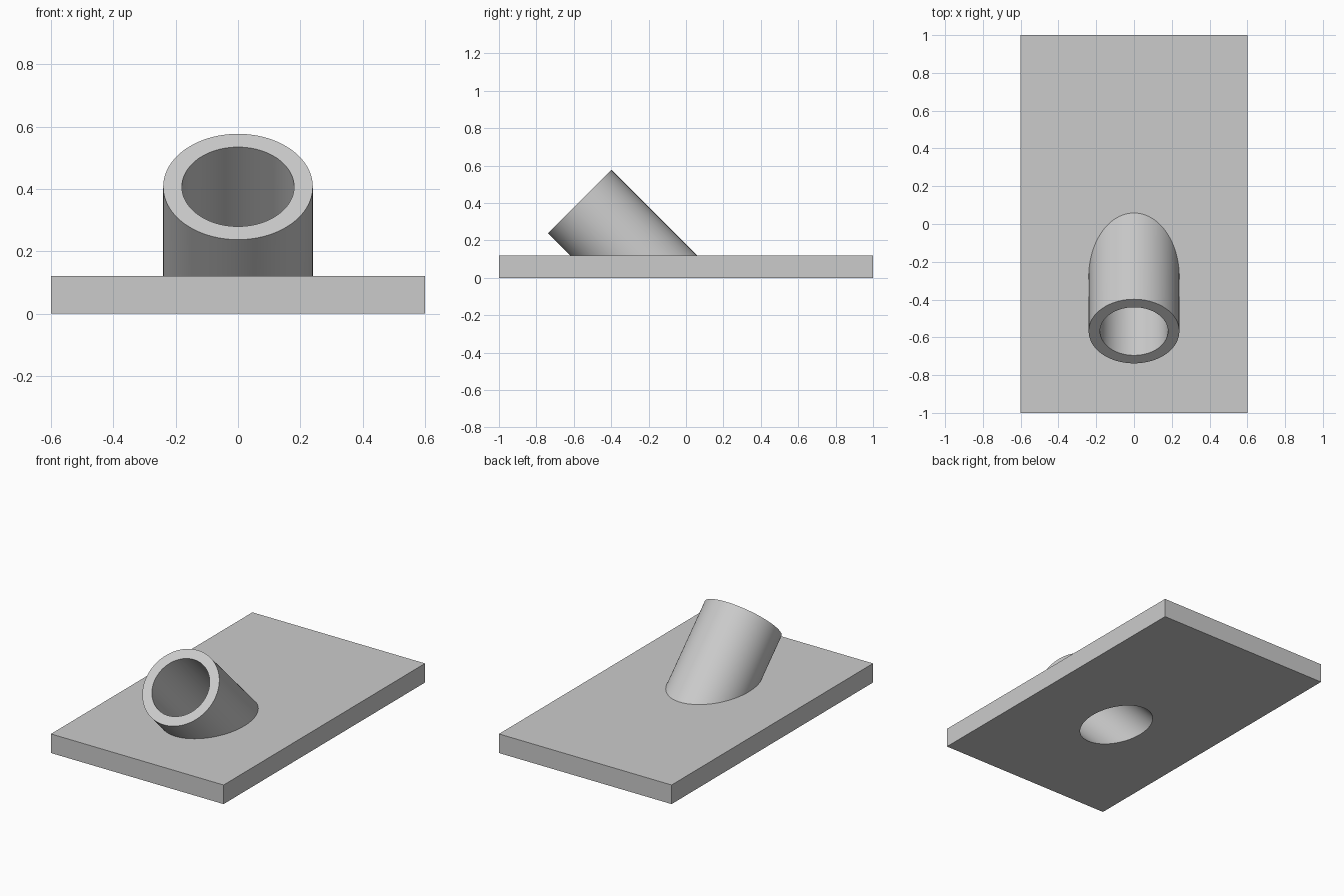
import bpy, bmesh, math
from mathutils import Vector

cube = bpy.data.objects.get("Cube")
if cube:
    bpy.data.objects.remove(cube, do_unlink=True)

THICK = 0.12
HALF_X, HALF_Y = 0.6, 1.0
OUTER, INNER = 0.24, 0.18
SIDES = 96

# Tube axis leans 45 degrees towards the front
axis = Vector((0, -1, 1)).normalized()
across = Vector((0, 1, 1)).normalized()
mouth = Vector((0, -0.568, 0.407))

grey = bpy.data.materials.new("plain grey")
grey.use_nodes = True
colour = (0.6, 0.6, 0.6, 1)
grey.diffuse_color = colour
grey.node_tree.nodes["Principled BSDF"].inputs["Base Color"].default_value = colour

bm = bmesh.new()


def tube_ring(radius, height=None):
    """Ring at the mouth, or slid along the axis down to a level plane."""
    ring = []
    for i in range(SIDES):
        a = 2 * math.pi * i / SIDES
        p = mouth + radius * (Vector((math.cos(a), 0, 0)) + across * math.sin(a))
        if height is not None:
            p += axis * ((height - p.z) / axis.z)
        ring.append(bm.verts.new(p))
    return ring


def plate_ring(z):
    return [bm.verts.new((sx * HALF_X, sy * HALF_Y, z))
            for sx, sy in ((-1, -1), (1, -1), (1, 1), (-1, 1))]


def bridge(a, b):
    for i in range(len(a)):
        j = (i + 1) % len(a)
        bm.faces.new((a[i], a[j], b[j], b[i]))


def fill_between(*rings):
    edges = [bm.edges.get((r[i - 1], r[i])) for r in rings for i in range(len(r))]
    bmesh.ops.triangle_fill(bm, edges=edges, use_beauty=True)


# Tube: outer wall, rim and bore running right through the plate
outer_foot = tube_ring(OUTER, THICK)
outer_mouth = tube_ring(OUTER)
inner_mouth = tube_ring(INNER)
bore_exit = tube_ring(INNER, 0)
bridge(outer_foot, outer_mouth)
bridge(outer_mouth, inner_mouth)
bridge(inner_mouth, bore_exit)

# Plate: sides, top around the tube, underside around the bore
bottom, top = plate_ring(0), plate_ring(THICK)
bridge(bottom, top)
fill_between(top, outer_foot)
fill_between(bottom, bore_exit)

bmesh.ops.recalc_face_normals(bm, faces=bm.faces)
mesh = bpy.data.meshes.new("plate_with_angled_tube")
bm.to_mesh(mesh)
bm.free()
mesh.materials.append(grey)

holder = bpy.data.objects.new("plate_with_angled_tube", mesh)
bpy.context.collection.objects.link(holder)
bpy.ops.object.select_all(action='DESELECT')
holder.select_set(True)
bpy.context.view_layer.objects.active = holder
bpy.ops.object.shade_smooth_by_angle(angle=math.radians(30))
